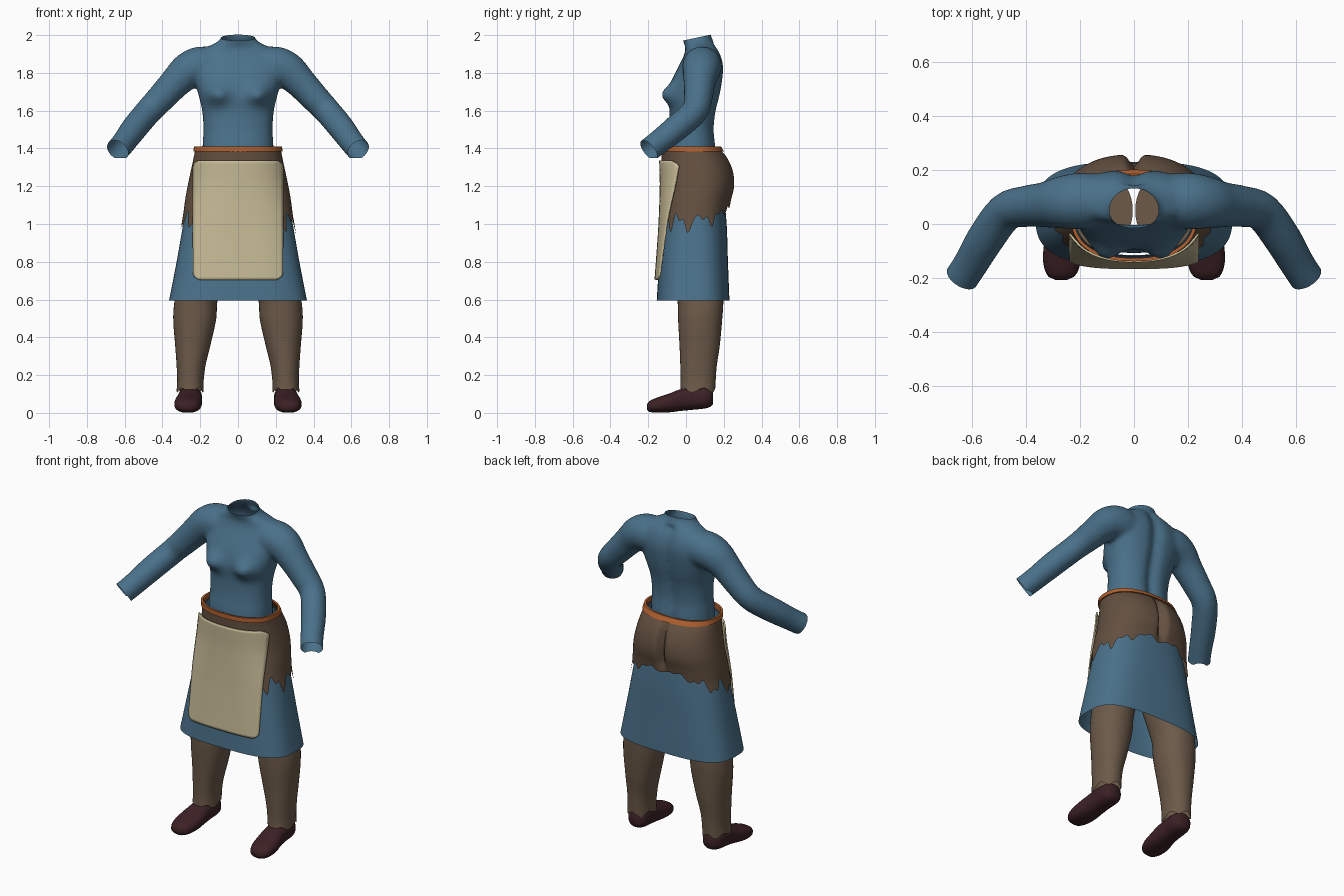
import bpy, bmesh, math
from mathutils import Vector

if "Cube" in bpy.data.objects:
    bpy.data.objects.remove(bpy.data.objects["Cube"])


def material(name, rgb):
    m = bpy.data.materials.new(name)
    m.diffuse_color = (*rgb, 1)
    m.use_nodes = True
    m.node_tree.nodes["Principled BSDF"].inputs["Base Color"].default_value = m.diffuse_color
    return m


BLUE = material("blue_cloth", (0.068, 0.165, 0.255))
BROWN = material("brown_cloth", (0.125, 0.080, 0.051))
TAN = material("trouser_brown", (0.150, 0.102, 0.066))
CREAM = material("cream_linen", (0.56, 0.485, 0.30))
ORANGE = material("orange_belt", (0.45, 0.12, 0.03))
DARK = material("dark_leather", (0.045, 0.015, 0.018))


def at(table, k):
    """Smoothly interpolate table rows by their first column (increasing)."""
    k = min(max(k, table[0][0]), table[-1][0])
    i = max(j for j in range(len(table) - 1) if table[j][0] <= k)
    p, q = table[i], table[i + 1]
    o, r = table[max(i - 1, 0)], table[min(i + 2, len(table) - 1)]
    h = q[0] - p[0]
    t = (k - p[0]) / h
    out = []
    for c in range(1, len(p)):
        m0 = (q[c] - o[c]) / (q[0] - o[0]) * h
        m1 = (r[c] - p[c]) / (r[0] - p[0]) * h
        out.append((2*t**3 - 3*t*t + 1) * p[c] + (t**3 - 2*t*t + t) * m0
                   + (3*t*t - 2*t**3) * q[c] + (t**3 - t*t) * m1)
    return out


def spw(v, e):
    return math.copysign(abs(v) ** e, v)


def oval(table, z, a, grow=0.0):
    """Point on a rounded cross-section: half width, front y, back y, squareness."""
    hw, yf, yb, n = at(table, z)
    return Vector(((hw + grow) * spw(math.cos(a), 2 / n),
                   (yf + yb) / 2 + ((yb - yf) / 2 + grow) * spw(math.sin(a), 2 / n), z))


def angles(n):
    return [2 * math.pi * i / n for i in range(n)]


def steps(a, b, n):
    return [a + (b - a) * i / n for i in range(n + 1)]


def loft(bm, rings, caps=(False, False), closed=True):
    vs = [[bm.verts.new(p) for p in r] for r in rings]
    n = len(vs[0])
    for r0, r1 in zip(vs, vs[1:]):
        for i in range(n if closed else n - 1):
            j = (i + 1) % n
            bm.faces.new((r0[i], r0[j], r1[j], r1[i]))
    for cap, ring in zip(caps, (vs[0], vs[-1])):
        if cap:
            bm.faces.new(ring)


def finish(name, bm, mat, angle=50):
    bmesh.ops.recalc_face_normals(bm, faces=bm.faces[:])
    me = bpy.data.meshes.new(name)
    bm.to_mesh(me)
    bm.free()
    me.materials.append(mat)
    ob = bpy.data.objects.new(name, me)
    bpy.context.collection.objects.link(ob)
    bpy.ops.object.select_all(action='DESELECT')
    ob.select_set(True)
    bpy.context.view_layer.objects.active = ob
    bpy.ops.object.shade_smooth_by_angle(angle=math.radians(angle))
    return ob


# Shirt: torso and sleeves fused into one skin
TORSO = [(1.30, .185, -.105, .16, 2.3), (1.40, .188, -.107, .162, 2.3), (1.50, .183, -.092, .153, 2.3),
         (1.60, .190, -.087, .163, 2.3), (1.68, .208, -.09, .182, 2.4), (1.76, .228, -.075, .195, 2.5),
         (1.83, .235, -.042, .20, 2.5), (1.89, .22, -.012, .188, 2.4), (1.93, .18, -.002, .168, 2.3),
         (1.96, .115, -.012, .15, 2.1), (1.985, .09, -.022, .135, 2), (2.05, .088, -.03, .13, 2)]
SLEEVE = [(0, .12, .085, 1.83, .10), (1, .20, .085, 1.835, .105), (2, .265, .08, 1.81, .098),
          (3, .325, .072, 1.755, .085), (4, .40, .065, 1.675, .077), (5, .475, .045, 1.595, .072),
          (6, .55, -.055, 1.505, .07), (7, .60, -.14, 1.437, .065), (8, .637, -.197, 1.392, .064),
          (9, .675, -.255, 1.345, .066)]


def torso_point(z, a):
    p = oval(TORSO, z, a)
    if math.sin(a) < 0:   # bust
        p.y -= .055 * math.exp(-((abs(p.x) - .11) / .06) ** 2 - ((z - 1.685) / .05) ** 2)
    else:                 # spine groove
        p.y -= .025 * math.exp(-(p.x / .035) ** 2) * (z < 1.95)
    return p


bm = bmesh.new()
loft(bm, [[torso_point(z, a) for a in angles(72)] for z in steps(1.30, 2.05, 50)], (True, True))
for s in (1, -1):
    rings = []
    for k in steps(0, 9, 36):
        x, y, z, r = at(SLEEVE, k)
        d = Vector(at(SLEEVE, k + .1)[:3]) - Vector(at(SLEEVE, k - .1)[:3])
        u = d.cross(Vector((0, 0, 1))).normalized()
        v = d.cross(u).normalized()
        ring = [Vector((x, y, z)) + r * (u * math.cos(a) + v * math.sin(a)) for a in angles(28)]
        rings.append([Vector((s * p.x, p.y, p.z)) for p in ring])
    loft(bm, rings, (True, True))
shirt = finish("shirt", bm, BLUE)
rem = shirt.modifiers.new("fuse", 'REMESH')
rem.mode, rem.voxel_size = 'VOXEL', .012
smo = shirt.modifiers.new("soften", 'SMOOTH')
smo.factor, smo.iterations = .5, 8
fused = bpy.data.meshes.new_from_object(shirt.evaluated_get(bpy.context.evaluated_depsgraph_get()))
bpy.data.objects.remove(shirt)
bm = bmesh.new()
bm.from_mesh(fused)
# Cut open the neck, waist and cuffs
cuts = [((0, -.02, 1.97), (0, -.03, .14)), ((0, 0, 1.35), (0, 0, -1))]
cuts += [((s * .637, -.197, 1.392), (s * .42, -.66, -.53)) for s in (1, -1)]
for co, no in cuts:
    bmesh.ops.bisect_plane(bm, geom=bm.verts[:] + bm.edges[:] + bm.faces[:], dist=1e-5,
                           plane_co=co, plane_no=Vector(no).normalized(), clear_outer=True)
finish("shirt", bm, BLUE)

# Skirt, open at hem and waist
SKIRT = [(.595, .365, -.155, .23, 3), (.8, .325, -.142, .222, 2.8), (1.0, .29, -.127, .215, 2.5),
         (1.2, .255, -.115, .195, 2.4), (1.38, .215, -.12, .168, 2.3)]
bm = bmesh.new()
loft(bm, [[oval(SKIRT, z, a) for a in angles(80)] for z in steps(.595, 1.38, 20)])
finish("skirt", bm, BLUE)

# Brown hip cover with a ragged lower edge
HIPS = [(.93, .312, -.14, .229, 2.6), (1.05, .290, -.132, .227, 2.5), (1.12, .281, -.128, .238, 2.4),
        (1.20, .267, -.127, .257, 2.3), (1.28, .25, -.13, .250, 2.3), (1.35, .235, -.13, .220, 2.3),
        (1.40, .225, -.13, .178, 2.3)]


def hip_point(u, a):
    back = max(0, math.sin(a))
    rag = .035 * math.sin(11 * a) + .025 * math.sin(23 * a + 1)
    low = 1.01 + .09 * back ** 2 + rag * (1 - .7 * back)
    z = 1.40 + (low - 1.40) * u
    p = oval(HIPS, z, a)
    if back > 0:   # centre cleft
        p.y -= .045 * math.exp(-(p.x / .022) ** 2) * math.exp(-((z - 1.24) / .13) ** 4)
    return p


bm = bmesh.new()
loft(bm, [[hip_point(u, a) for a in angles(160)] for u in steps(0, 1, 24)])
finish("hip_cover", bm, BROWN, 80)

# Belt band
bm = bmesh.new()
band = [(1.383, -.004), (1.383, .008), (1.405, .008), (1.405, -.004), (1.383, -.004)]
loft(bm, [[oval(HIPS, z, a, g) + Vector((0, 0, z - 1.40 if z > 1.4 else 0)) for a in angles(80)]
          for z, g in band])
bmesh.ops.remove_doubles(bm, verts=bm.verts[:], dist=1e-5)
finish("belt", bm, ORANGE, 40)

# Apron wrapped over the front
APRON = [(.705, .35, -.163, .226, 3), (.85, .325, -.152, .222, 2.9), (1.0, .306, -.142, .222, 2.7),
         (1.2, .274, -.135, .25, 2.4), (1.335, .249, -.138, .225, 2.4)]
bm = bmesh.new()
rows = []
for z in steps(.705, 1.335, 42):
    hw, yf, yb, n = at(APRON, z)
    edge = min(z - .705, 1.335 - z)
    half = .238 - .03 * max(0, 1 - edge / .03) ** 2
    rows.append([Vector((x, (yf + yb) / 2 - (yb - yf) / 2 * (1 - (abs(x) / hw) ** n) ** (1 / n), z))
                 for x in steps(-half, half, 32)])
loft(bm, rows, closed=False)
apron = finish("apron", bm, CREAM)
sol = apron.modifiers.new("thickness", 'SOLIDIFY')
sol.thickness, sol.offset = .008, 0

# Trouser legs and shoes, mirrored left and right
LEG = [(.12, .182, .325, -.03, .155), (.17, .182, .322, -.028, .157), (.25, .172, .325, -.03, .163),
       (.35, .148, .332, -.034, .178), (.50, .115, .343, -.042, .192), (.60, .108, .335, -.045, .198),
       (.80, .05, .30, -.07, .195), (1.02, .005, .265, -.09, .19)]
SHOE = [(-.207, .270, .022, .018, .045), (-.195, .269, .048, .006, .062), (-.15, .267, .068, .001, .082),
        (-.09, .263, .072, .003, .102), (-.03, .257, .066, .010, .125), (.03, .255, .062, .016, .138),
        (.09, .253, .062, .022, .138), (.125, .252, .052, .030, .132), (.142, .252, .03, .045, .115)]
for s, side in ((1, "left"), (-1, "right")):
    bm = bmesh.new()
    rings = []
    for z in steps(.12, 1.02, 30):
        x0, x1, y0, y1 = at(LEG, z)
        rings.append([Vector((s * ((x0 + x1) / 2 + (x1 - x0) / 2 * spw(math.cos(a), .92)),
                              (y0 + y1) / 2 + (y1 - y0) / 2 * spw(math.sin(a), .92),
                              z + (.012 * math.sin(5 * a) if z < .121 else 0))) for a in angles(40)])
    loft(bm, rings, (False, True))
    finish(side + "_trouser_leg", bm, TAN)

    bm = bmesh.new()
    rings = []
    for y in steps(-.207, .142, 28):
        cx, hw, z0, z1 = at(SHOE, y)
        rings.append([Vector((s * (cx + hw * spw(math.cos(a), .85)), y,
                              (z0 + z1) / 2 + (z1 - z0) / 2 * spw(math.sin(a), .85))) for a in angles(32)])
    loft(bm, rings, (True, True))
    finish(side + "_shoe", bm, DARK, 60)
